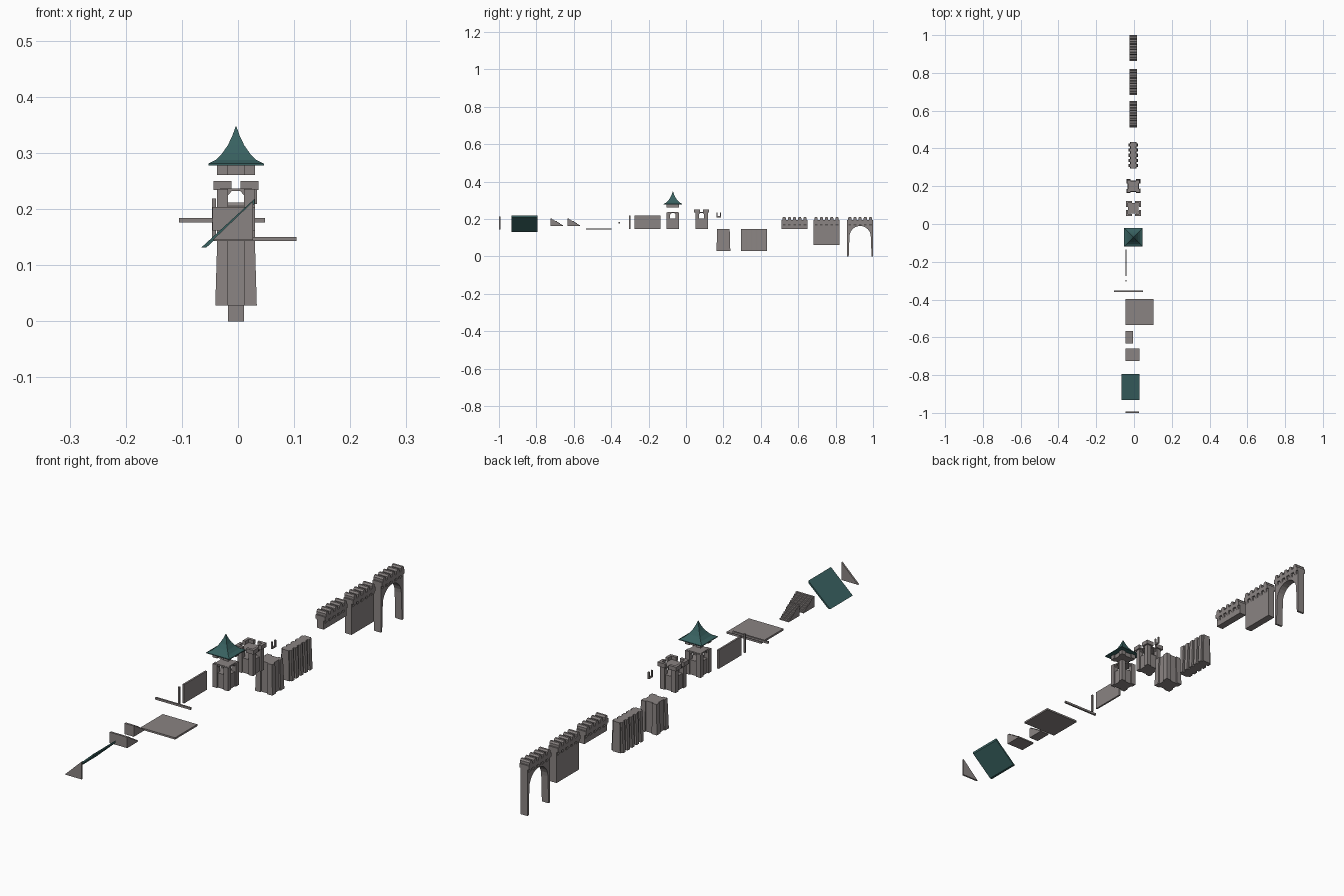
import bpy, bmesh, math
from mathutils import Vector

if "Cube" in bpy.data.objects:
    bpy.data.objects.remove(bpy.data.objects["Cube"])

CX = -0.0035  # centre line of walls and towers


def material(name, col):
    m = bpy.data.materials.new(name)
    m.diffuse_color = (*col, 1)
    m.use_nodes = True
    m.node_tree.nodes["Principled BSDF"].inputs["Base Color"].default_value = m.diffuse_color
    return m


STONE = material("grey stone", (0.255, 0.230, 0.225))
GREEN = material("green roof tile", (0.040, 0.120, 0.118))


def finish(name, bm, mat=STONE):
    bmesh.ops.recalc_face_normals(bm, faces=bm.faces)
    me = bpy.data.meshes.new(name)
    bm.to_mesh(me)
    bm.free()
    me.materials.append(mat)
    ob = bpy.data.objects.new(name, me)
    bpy.context.collection.objects.link(ob)
    return ob


def loft(bm, a, b):
    """Solid between two matching loops of points."""
    va = [bm.verts.new(p) for p in a]
    vb = [bm.verts.new(p) for p in b]
    bm.faces.new(va)
    bm.faces.new(vb)
    n = len(va)
    for i in range(n):
        j = (i + 1) % n
        bm.faces.new((va[i], va[j], vb[j], vb[i]))


def rect(x0, x1, y0, y1, z):
    return [(x0, y0, z), (x1, y0, z), (x1, y1, z), (x0, y1, z)]


def box(bm, x0, x1, y0, y1, z0, z1):
    loft(bm, rect(x0, x1, y0, y1, z0), rect(x0, x1, y0, y1, z1))


def prism_x(bm, pts, x0, x1):
    """(y, z) profile extruded along x."""
    loft(bm, [(x0, y, z) for y, z in pts], [(x1, y, z) for y, z in pts])


def prism_y(bm, pts, y0, y1):
    """(x, z) profile extruded along y."""
    loft(bm, [(x, y0, z) for x, z in pts], [(x, y1, z) for x, z in pts])


def simple_box(name, *dims):
    bm = bmesh.new()
    box(bm, *dims)
    finish(name, bm)


# --- towers: four corner piers round a recessed core ---
def corners(bm, cy, z0, z1, h0, h1, inner=0.0145):
    for sx in (-1, 1):
        for sy in (-1, 1):
            loft(bm, *[rect(CX + sx * inner, CX + sx * h, cy + sy * inner, cy + sy * h, z)
                       for h, z in ((h0, z0), (h1, z1))])


def square(bm, cy, h0, h1, z0, z1):
    loft(bm, rect(CX - h0, CX + h0, cy - h0, cy + h0, z0),
         rect(CX - h1, CX + h1, cy - h1, cy + h1, z1))


def windowed_tower(name, cy, crown):
    bm = bmesh.new()
    corners(bm, cy, 0.146, 0.236, 0.0335, 0.0335)
    square(bm, cy, 0.0285, 0.0285, 0.146, 0.203)      # sill core
    square(bm, cy, 0.0285, 0.0285, 0.232, 0.237)      # lintel
    # sloped shoulders in the window heads
    for s in (-1, 1):
        for f in (-1, 1):
            e = CX + s * 0.0145
            prism_y(bm, [(e, 0.232), (e, 0.224), (CX + s * 0.008, 0.232)],
                    cy + f * 0.0285, cy + f * 0.022)
            e = cy + s * 0.0145
            prism_x(bm, [(e, 0.232), (e, 0.224), (cy + s * 0.008, 0.232)],
                    CX + f * 0.0285, CX + f * 0.022)
    if crown:  # corner merlons, each an L made of two blocks
        for sx in (-1, 1):
            for sy in (-1, 1):
                def c(a, b, d, e):
                    box(bm, CX + sx * a, CX + sx * b, cy + sy * d, cy + sy * e, 0.234, 0.250)
                c(0.008, 0.040, 0.029, 0.040)
                c(0.029, 0.040, 0.008, 0.029)
    finish(name, bm)


windowed_tower("pavilion_body", -0.07, False)
windowed_tower("battlement_tower_top", 0.083, True)

bm = bmesh.new()  # flared tower base
corners(bm, 0.2, 0.028, 0.146, 0.037, 0.0335)
square(bm, 0.2, 0.031, 0.0285, 0.028, 0.146)
finish("tower_base", bm)

bm = bmesh.new()  # neck below the spire
corners(bm, -0.07, 0.261, 0.279, 0.0335, 0.0335)
square(bm, -0.07, 0.0285, 0.0285, 0.261, 0.279)
finish("roof_neck", bm)

bm = bmesh.new()  # concave four-sided spire
prof = [(0.0495, 0.278), (0.0495, 0.281), (0.036, 0.288), (0.025, 0.299),
        (0.0145, 0.314), (0.0065, 0.331), (0.0008, 0.347)]
rings = [[bm.verts.new(p) for p in rect(CX - h, CX + h, -0.07 - h, -0.07 + h, z)] for h, z in prof]
for a, b in zip(rings, rings[1:]):
    for i in range(4):
        j = (i + 1) % 4
        bm.faces.new((a[i], a[j], b[j], b[i]))
bm.faces.new(rings[0])
bm.faces.new(rings[-1])
finish("spire_roof", bm, GREEN)

# --- small window surround, U shaped ---
bm = bmesh.new()
prism_x(bm, [(0.163, 0.236), (0.163, 0.209), (0.187, 0.209), (0.187, 0.236),
             (0.182, 0.236), (0.182, 0.215), (0.168, 0.215), (0.168, 0.236)], 0.028, 0.034)
finish("window_surround", bm)

# --- ribbed base wall ---
bm = bmesh.new()
Y0, STEP = 0.295, 0.0276
loft(bm, rect(CX - 0.017, CX + 0.017, Y0, Y0 + 0.138, 0.028),
     rect(CX - 0.0145, CX + 0.0145, Y0, Y0 + 0.138, 0.146))
for i in range(5):
    y = Y0 + STEP * (i + 0.5)
    for s in (-1, 1):
        loft(bm, rect(CX, CX + s * 0.025, y - 0.008, y + 0.008, 0.028),
             rect(CX, CX + s * 0.020, y - 0.008, y + 0.008, 0.146))
finish("ribbed_base_wall", bm)


# --- battlements shared by the three upper walls ---
def battlement(bm, y0, y1):
    box(bm, CX - 0.0205, CX + 0.0205, y0, y1, 0.180, 0.196)
    step = (y1 - y0) / 5
    for i in range(5):
        y = y0 + step * (i + 0.5)
        prism_x(bm, [(y - 0.0085, 0.196), (y + 0.0085, 0.196), (y + 0.0085, 0.206),
                     (y + 0.004, 0.212), (y - 0.004, 0.212), (y - 0.0085, 0.206)],
                CX - 0.0205, CX + 0.0205)
        for s in (-1, 1):  # corbels
            prism_y(bm, [(CX + s * 0.0145, 0.165), (CX + s * 0.0205, 0.174),
                         (CX + s * 0.0205, 0.180), (CX + s * 0.0145, 0.180)],
                    y - 0.007, y + 0.007)


for name, y0, z0 in (("parapet_wall", 0.511, 0.146), ("tall_wall", 0.682, 0.060)):
    bm = bmesh.new()
    box(bm, CX - 0.0145, CX + 0.0145, y0, y0 + 0.139, z0, 0.182)
    battlement(bm, y0, y0 + 0.139)
    finish(name, bm)

bm = bmesh.new()  # arched gateway
yc, r, spring = 0.931, 0.057, 0.106
arc = [(yc + r * math.cos(math.pi * i / 12), spring + r * math.sin(math.pi * i / 12)) for i in range(13)]
prism_x(bm, [(yc - 0.069, 0.182), (yc - 0.069, 0), (yc - 0.061, 0)] + arc[::-1]
        + [(yc + 0.061, 0), (yc + 0.069, 0), (yc + 0.069, 0.182)], CX - 0.0145, CX + 0.0145)
battlement(bm, yc - 0.069, yc + 0.069)
finish("arched_gateway", bm)

# --- house parts ---
simple_box("thin_wall_panel", -0.046, -0.039, -0.275, -0.136, 0.146, 0.219)
simple_box("post", -0.046, -0.039, -0.304, -0.297, 0.146, 0.219)
simple_box("beam", -0.105, 0.048, -0.360, -0.353, 0.176, 0.184)
simple_box("floor_slab", -0.045, 0.104, -0.535, -0.398, 0.143, 0.150)


def stairs(name, x0, x1, y0, n=8, depth=0.066, z0=0.162, z1=0.204):
    pts = [(y0 + depth, z0), (y0, z0)]
    for i in range(n):
        z = z1 - (z1 - z0) * i / n
        pts += [(y0 + depth * i / n, z), (y0 + depth * (i + 1) / n, z)]
    bm = bmesh.new()
    prism_x(bm, pts, x0, x1)
    finish(name, bm)


stairs("wide_stairs", -0.045, 0.030, -0.724)
stairs("narrow_stairs", -0.045, -0.005, -0.633)

bm = bmesh.new()  # sloping roof slab
prism_y(bm, [(-0.065, 0.132), (-0.056, 0.132), (0.029, 0.209), (0.029, 0.218)], -0.932, -0.793)
finish("roof_slab", bm, GREEN)

bm = bmesh.new()  # half gable under the roof slab
prism_y(bm, [(-0.045, 0.145), (0.027, 0.145), (0.027, 0.214)], -1.0, -0.993)
finish("half_gable", bm)
